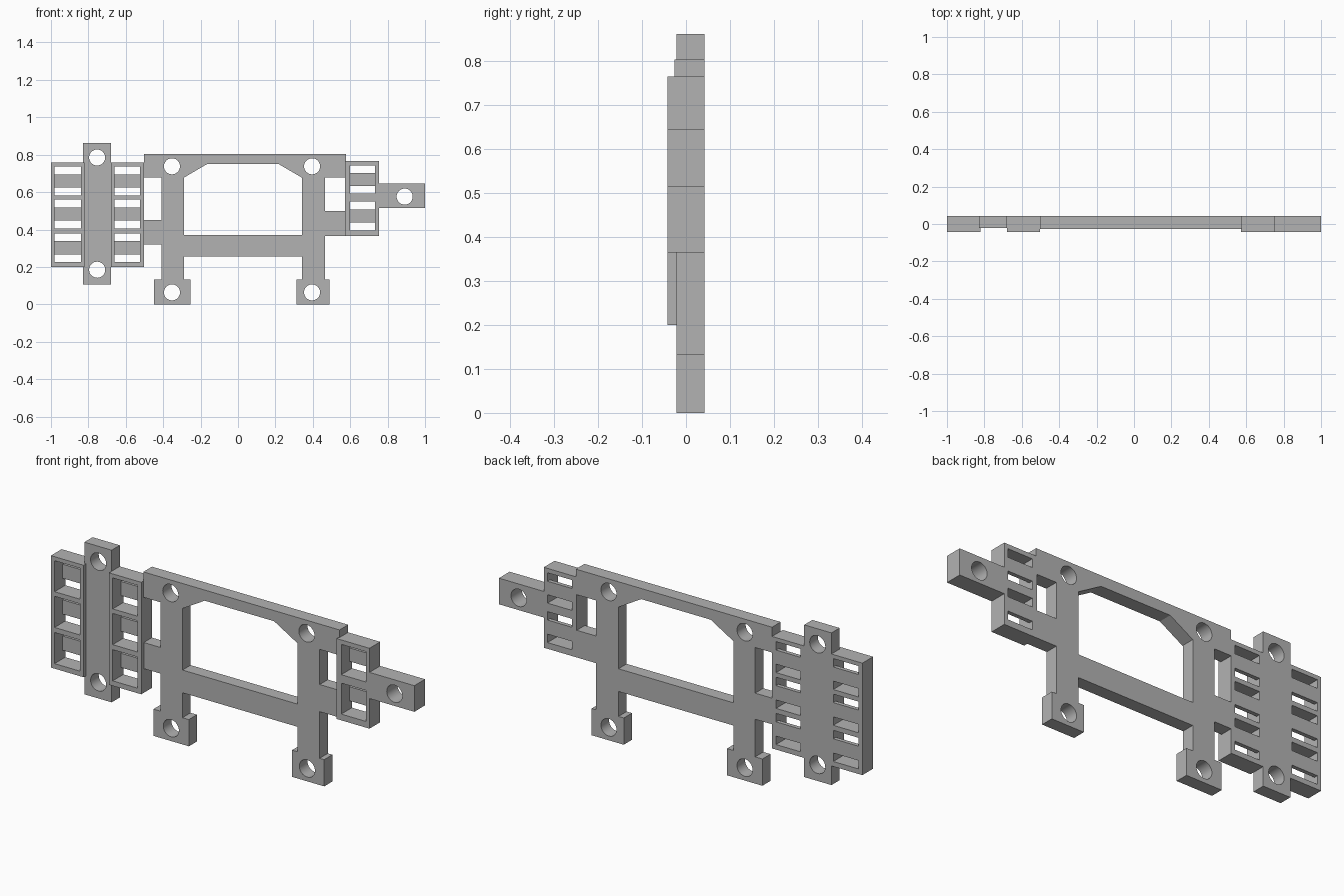
import bpy
import math
from mathutils import Matrix

cube = bpy.data.objects.get("Cube")
if cube:
    bpy.data.objects.remove(cube, do_unlink=True)

BACK = 0.042          # every part shares this rear plane
RAISED = -0.042       # front plane of the thick blocks
FLUSH = -0.022        # front plane of the thinner plates
HOLE_RADIUS = 0.043

# Single plain material
grey = bpy.data.materials.new("plain grey")
grey.use_nodes = True
colour = (0.45, 0.45, 0.45, 1.0)
grey.diffuse_color = colour
grey.node_tree.nodes["Principled BSDF"].inputs["Base Color"].default_value = colour


def rectangle(left, right, bottom, top):
    return [(left, bottom), (right, bottom), (right, top), (left, top)]


def hole(x, z, sides=32):
    return [(x + HOLE_RADIUS * math.cos(math.tau * i / sides),
             z + HOLE_RADIUS * math.sin(math.tau * i / sides)) for i in range(sides)]


def plate(name, front, back, outline, openings=()):
    """Extrude a filled x-z outline with openings between two y planes."""
    curve = bpy.data.curves.new(name + " profile", "CURVE")
    curve.dimensions = "2D"
    curve.fill_mode = "BOTH"
    curve.extrude = (back - front) / 2
    for loop in [outline, *openings]:
        spline = curve.splines.new("POLY")
        spline.points.add(len(loop) - 1)
        for point, (x, z) in zip(spline.points, loop):
            point.co = (x, z, 0, 1)
        spline.use_cyclic_u = True
    helper = bpy.data.objects.new(name + " helper", curve)
    bpy.context.collection.objects.link(helper)
    bpy.context.view_layer.update()
    graph = bpy.context.evaluated_depsgraph_get()
    mesh = bpy.data.meshes.new_from_object(helper.evaluated_get(graph))
    bpy.data.objects.remove(helper, do_unlink=True)
    bpy.data.curves.remove(curve)

    # Stand the profile upright and put it at its depth
    mesh.transform(Matrix.Translation((0, (front + back) / 2, 0))
                   @ Matrix.Rotation(math.pi / 2, 4, "X"))
    mesh.name = name
    mesh.materials.clear()
    mesh.materials.append(grey)
    part = bpy.data.objects.new(name, mesh)
    bpy.context.collection.objects.link(part)
    bpy.ops.object.select_all(action="DESELECT")
    part.select_set(True)
    bpy.context.view_layer.objects.active = part
    # Weld the caps to the walls
    bpy.ops.object.mode_set(mode="EDIT")
    bpy.ops.mesh.select_all(action="SELECT")
    bpy.ops.mesh.remove_doubles(threshold=0.0001)
    bpy.ops.mesh.normals_make_consistent(inside=False)
    bpy.ops.object.mode_set(mode="OBJECT")
    bpy.ops.object.shade_smooth_by_angle(angle=math.radians(30))
    return part


def pocket_block(name, outline, cell_left, cell_right, cells, holes=()):
    """Deep rim around pockets, each with a thin back panel slotted top and bottom."""
    slot = 0.042
    panel_front = 0.022
    pockets = [rectangle(cell_left, cell_right, low, high) for low, high in cells]
    slots = []
    for low, high in cells:
        slots.append(rectangle(cell_left, cell_right, low, low + slot))
        slots.append(rectangle(cell_left, cell_right, high - slot, high))
    plate(name + "_rim", RAISED, panel_front, outline, pockets + list(holes))
    plate(name + "_back_panel", panel_front, BACK, outline, slots + list(holes))


# Twin pocket blocks with a mounting strip between them
tall_cells = [(0.225, 0.38), (0.405, 0.56), (0.583, 0.737)]
pocket_block("outer_pocket_block", rectangle(-1, -0.82, 0.2, 0.757),
             -0.98, -0.84, tall_cells)
pocket_block("inner_pocket_block", rectangle(-0.68, -0.503, 0.2, 0.757),
             -0.66, -0.525, tall_cells)
plate("mounting_strip", FLUSH, BACK, rectangle(-0.83, -0.68, 0.105, 0.862),
      [hole(-0.753, 0.785), hole(-0.753, 0.185)])

# Small pocket block carrying the side tab
left, right, bottom, top = 0.572, 0.753, 0.365, 0.765
tab_low, tab_high = 0.515, 0.645
tab_outline = [(left, bottom), (right, bottom), (right, tab_low), (1, tab_low),
               (1, tab_high), (right, tab_high), (right, top), (left, top)]
pocket_block("tab_pocket_block", tab_outline, 0.598, 0.733,
             [(0.396, 0.55), (0.592, 0.743)], [hole(0.891, 0.576)])

# Top bar with chamfered inner corners
post_top = 0.677
bar = [(-0.503, post_top), (-0.29, post_top), (-0.165, 0.75), (0.217, 0.75),
       (0.342, post_top), (0.577, post_top), (0.577, 0.803), (-0.503, 0.803)]
plate("top_bar", -0.026, BACK, bar, [hole(-0.353, 0.738), hole(0.396, 0.738)])

# Posts, crossbar, side arms and feet in one profile
foot = 0.133
frame = [
    (-0.41, post_top), (-0.41, 0.45), (-0.503, 0.45), (-0.503, 0.32), (-0.41, 0.32),
    (-0.41, foot), (-0.45, foot), (-0.45, 0), (-0.255, 0), (-0.255, foot),
    (-0.29, foot), (-0.29, 0.257), (0.342, 0.257), (0.342, foot), (0.313, foot),
    (0.313, 0), (0.49, 0), (0.49, foot), (0.465, foot), (0.465, bottom),
    (left, bottom), (left, 0.5), (0.465, 0.5), (0.465, post_top),
    (0.342, post_top), (0.342, 0.37), (-0.29, 0.37), (-0.29, post_top),
]
plate("post_frame", FLUSH, BACK, frame, [hole(-0.353, 0.064), hole(0.396, 0.064)])
